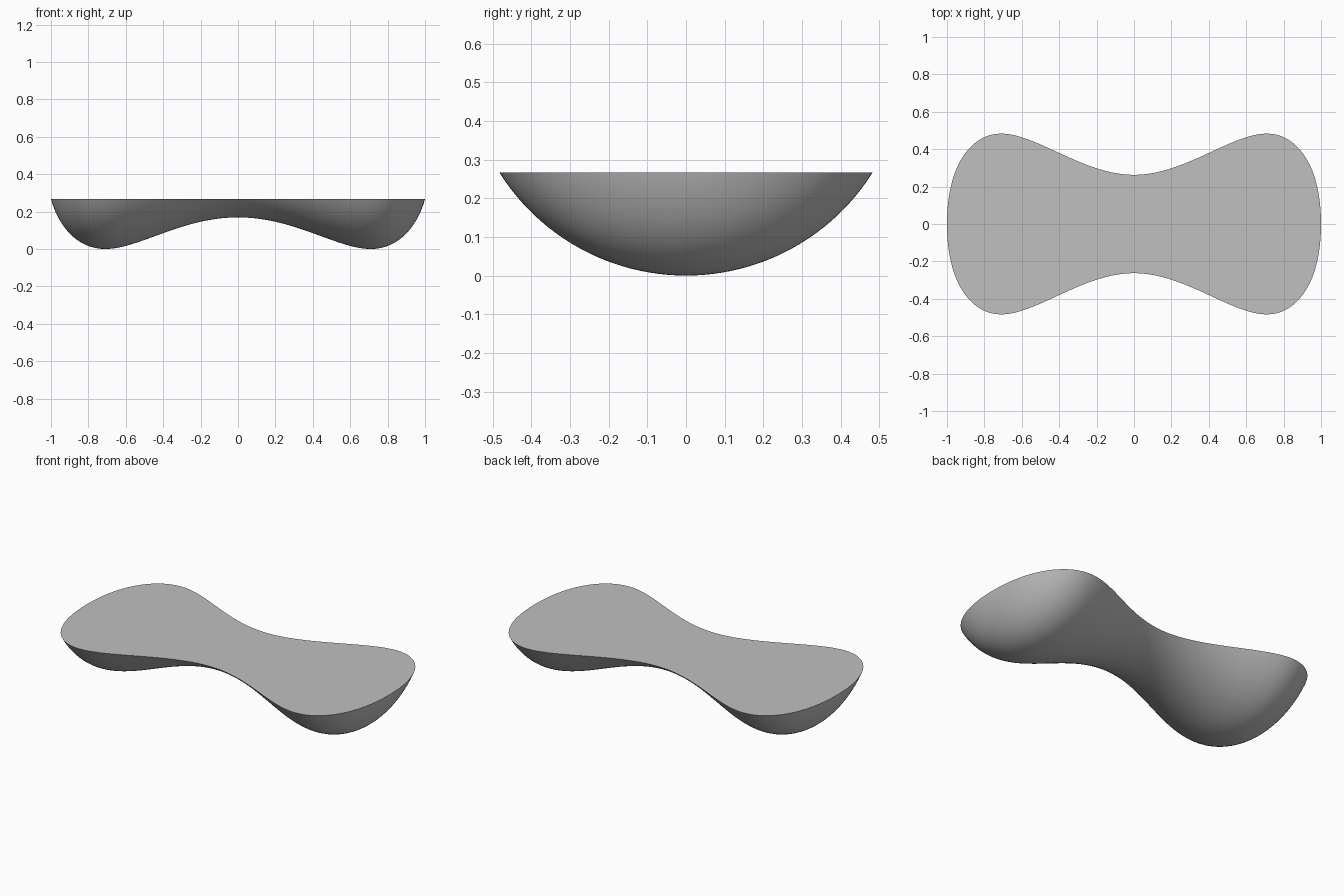
import bpy, bmesh, math

if "Cube" in bpy.data.objects:
    bpy.data.objects.remove(bpy.data.objects["Cube"])

TOP = 0.267      # height of the flat top face
AXIS = 0.3037    # distance of the revolve axis above the top face
SEG, ARC = 40, 48


def bezier(p, t):
    s = 1 - t
    k = (s ** 3, 3 * s * s * t, 3 * s * t * t, t ** 3)
    return tuple(sum(w * q[i] for w, q in zip(k, p)) for i in (0, 1))


# Half profile as (x, depth below the top): waist to belly, belly to tip
waist = [(0, .098), (.30, .098), (.53, .267), (.71, .267)]
tip = [(.71, .267), (.86, .267), (.96, .145), (1, 0)]
half = [bezier(waist, i / SEG) for i in range(SEG)]
half += [bezier(tip, 1 - (1 - i / SEG) ** 2) for i in range(SEG)]
profile = [(-x, d) for x, d in reversed(half[1:])] + half

# Circular-arc cross-sections around the axis, cut off by the flat top
bm = bmesh.new()
rows = []
for x, d in profile:
    r = AXIS + d
    a = math.acos(AXIS / r)
    angles = [a * (2 * j / ARC - 1) for j in range(ARC + 1)]
    rows.append([bm.verts.new((x, r * math.sin(b), TOP + AXIS - r * math.cos(b)))
                 for b in angles])

# Curved underside and flat top strip
for p, q in zip(rows, rows[1:]):
    for j in range(ARC):
        bm.faces.new((p[j], p[j + 1], q[j + 1], q[j]))
    bm.faces.new((p[0], q[0], q[-1], p[-1]))

# Close both pointed tips
for row, x in ((rows[0], -1), (rows[-1], 1)):
    end = bm.verts.new((x, 0, TOP))
    for j in range(ARC):
        bm.faces.new((row[j], row[j + 1], end))
    bm.faces.new((row[0], row[-1], end))
bmesh.ops.recalc_face_normals(bm, faces=bm.faces)

mesh = bpy.data.meshes.new("curved_body")
bm.to_mesh(mesh)
bm.free()
body = bpy.data.objects.new("curved_body", mesh)
bpy.context.collection.objects.link(body)

grey = bpy.data.materials.new("light_grey")
grey.diffuse_color = (0.53, 0.53, 0.53, 1)
grey.use_nodes = True
grey.node_tree.nodes["Principled BSDF"].inputs["Base Color"].default_value = grey.diffuse_color
mesh.materials.append(grey)

# Smooth underside with a crisp rim
bpy.context.view_layer.objects.active = body
body.select_set(True)
bpy.ops.object.shade_smooth_by_angle(angle=math.radians(30))
